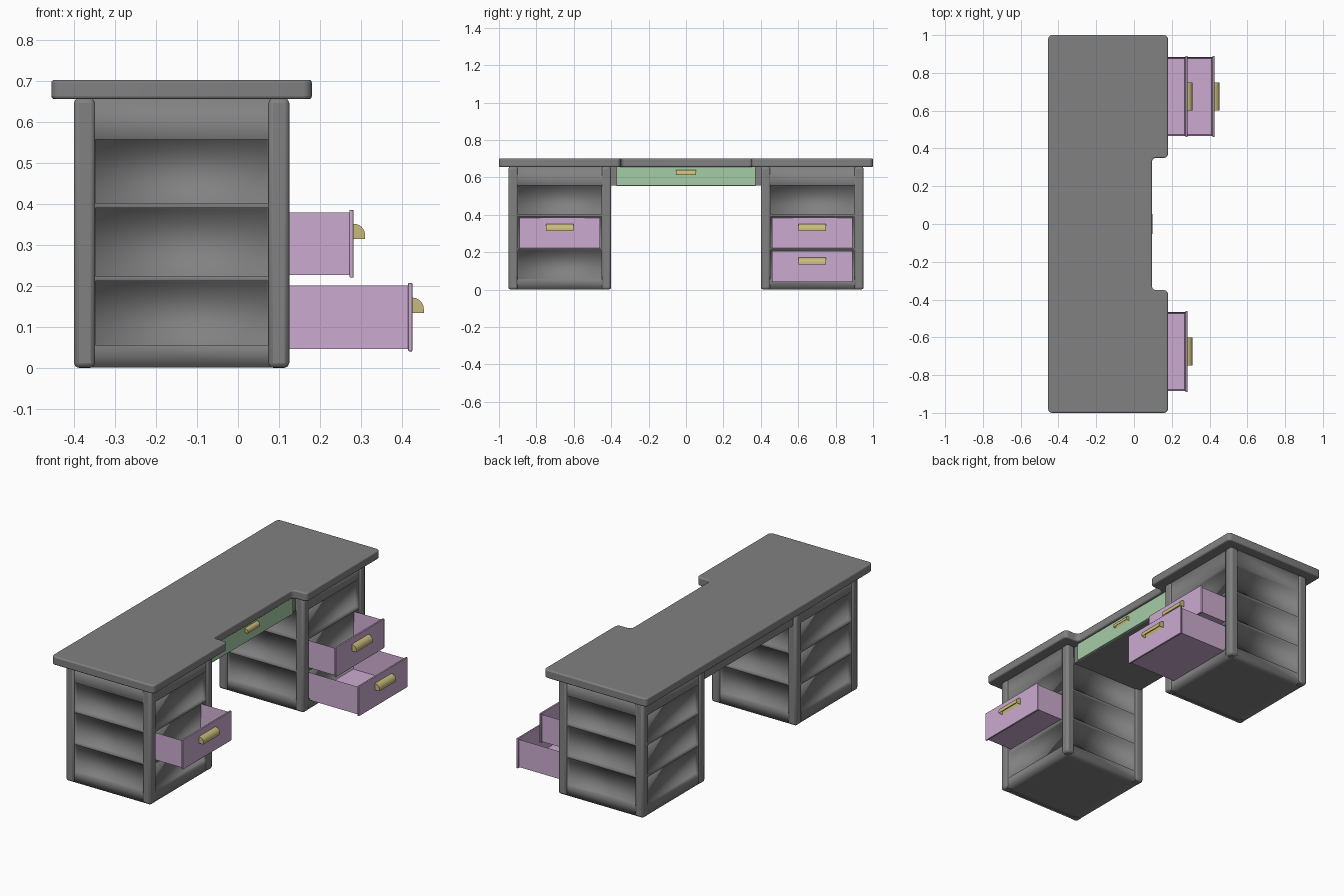
import bpy, bmesh, math
from mathutils import Vector

cube = bpy.data.objects.get("Cube")
if cube:
    bpy.data.objects.remove(cube, do_unlink=True)


def material(name, rgb):
    m = bpy.data.materials.new(name)
    m.use_nodes = True
    m.diffuse_color = (*rgb, 1)
    m.node_tree.nodes["Principled BSDF"].inputs["Base Color"].default_value = (*rgb, 1)
    return m


GREY = material("warm grey", (0.22, 0.22, 0.22))
LILAC = material("lilac", (0.60, 0.41, 0.63))
GREEN = material("pale green", (0.38, 0.60, 0.38))
BRASS = material("brass", (0.58, 0.50, 0.20))


def finish(bm, name, mat, bevel=0, segments=2, angle=40):
    bmesh.ops.recalc_face_normals(bm, faces=bm.faces)
    me = bpy.data.meshes.new(name)
    bm.to_mesh(me)
    bm.free()
    me.materials.append(mat)
    ob = bpy.data.objects.new(name, me)
    bpy.context.collection.objects.link(ob)
    if bevel:
        mod = ob.modifiers.new("Bevel", "BEVEL")
        mod.width, mod.segments = bevel, segments
    bpy.ops.object.select_all(action="DESELECT")
    ob.select_set(True)
    bpy.context.view_layer.objects.active = ob
    bpy.ops.object.shade_smooth_by_angle(angle=math.radians(angle))
    return ob


def box_mesh(lo, hi):
    lo, hi = Vector(lo), Vector(hi)
    bm = bmesh.new()
    bmesh.ops.create_cube(bm, size=1)
    for v in bm.verts:
        v.co = (lo + hi) / 2 + v.co * (hi - lo)
    return bm


def box(name, mat, lo, hi, bevel=0):
    return finish(box_mesh(lo, hi), name, mat, bevel)


def prism(points, vector):
    bm = bmesh.new()
    face = bm.faces.new([bm.verts.new(p) for p in points])
    ext = bmesh.ops.extrude_face_region(bm, geom=[face])["geom"]
    bmesh.ops.translate(bm, vec=vector, verts=[g for g in ext if isinstance(g, bmesh.types.BMVert)])
    return bm


# Desk top with a knee notch in the drawer side
back, front, knee, notch = -0.455, 0.18, 0.095, 0.35
outline = [(back, -1), (front, -1), (front, -notch), (knee, -notch),
           (knee, notch), (front, notch), (front, 1), (back, 1)]
bm = prism([(x, y, 0.655) for x, y in outline], (0, 0, 0.047))
upright = [e for e in bm.edges if abs(e.verts[0].co.z - e.verts[1].co.z) > 0.01]
bmesh.ops.bevel(bm, geom=upright, offset=0.022, segments=4, profile=0.5, affect="EDGES")
finish(bm, "desk_top", GREY, bevel=0.007, segments=3)

SLOTS = [(0.055, 0.212), (0.222, 0.39), (0.40, 0.557)]


# Pedestal core with three softly shaded recesses on every side
def pedestal(side, label):
    ys = sorted((side * 0.40, side * 0.95))
    xs = (-0.40, 0.125)
    gap, post = 0.008, 0.052
    bm = box_mesh((xs[0] + gap, ys[0] + gap, 0.001), (xs[1] - gap, ys[1] - gap, 0.657))
    cuts = [(2, z) for slot in SLOTS for z in slot]
    cuts += [(0, xs[0] + post), (0, xs[1] - post), (1, ys[0] + post), (1, ys[1] - post)]
    for axis, at in cuts:
        co, no = Vector(), Vector()
        co[axis], no[axis] = at, 1
        bmesh.ops.bisect_plane(bm, geom=bm.verts[:] + bm.edges[:] + bm.faces[:],
                               plane_co=co, plane_no=no)
    bm.normal_update()
    panels = []
    for f in bm.faces:
        c = f.calc_center_median()
        across = (c.y, ys) if abs(f.normal.x) > 0.5 else (c.x, xs)
        between = across[1][0] + post < across[0] < across[1][1] - post
        if abs(f.normal.z) < 0.5 and between and any(a < c.z < b for a, b in SLOTS):
            panels.append(f)
    bmesh.ops.inset_individual(bm, faces=panels, thickness=0.002, depth=-0.018)
    finish(bm, label + "_pedestal_core", GREY, angle=180)
    # Rounded corner posts
    for i, x in enumerate((xs[0], xs[1] - post)):
        for j, y in enumerate((ys[0], ys[1] - post)):
            box(f"{label}_post_{i}{j}", GREY, (x, y, 0), (x + post, y + post, 0.657), 0.012)


# Cup pull: quarter-round hood hollowed from below
def handle(name, x, y, z, depth, height, half):
    r = min(depth, height)
    profile = [(x, z), (x + depth, z)]
    for i in range(7):
        a = math.pi / 2 * i / 6
        profile.append((x + depth - r + r * math.cos(a), z + height - r + r * math.sin(a)))
    profile.append((x, z + height))
    bm = prism([(px, y - half, pz) for px, pz in profile], (0, 2 * half, 0))
    bmesh.ops.remove_doubles(bm, verts=bm.verts, dist=0.0005)
    bmesh.ops.recalc_face_normals(bm, faces=bm.faces)
    under = [f for f in bm.faces if f.normal.z < -0.9]
    bmesh.ops.inset_individual(bm, faces=under, thickness=depth * 0.18, depth=-height * 0.5)
    finish(bm, name, BRASS)


# Open-topped drawer with a slightly larger front
def drawer(name, side, x, z0, z1):
    y = side * 0.675
    bm = box_mesh((0.06, y - 0.208, z0 + 0.006), (x - 0.008, y + 0.208, z1 - 0.007))
    bm.normal_update()
    top = [f for f in bm.faces if f.normal.z > 0.9]
    bmesh.ops.inset_individual(bm, faces=top, thickness=0.008)
    bmesh.ops.translate(bm, vec=(0, 0, z0 - z1 + 0.025), verts=top[0].verts)
    finish(bm, name + "_body", LILAC)
    box(name + "_front", LILAC, (x - 0.01, y - 0.215, z0), (x, y + 0.215, z1), 0.002)
    handle(name + "_handle", x, y, z0 + 0.094, 0.028, 0.037, 0.073)


pedestal(-1, "right")
pedestal(1, "left")
drawer("right_middle_drawer", -1, 0.282, 0.22, 0.385)
drawer("left_middle_drawer", 1, 0.282, 0.22, 0.385)
drawer("left_lower_drawer", 1, 0.425, 0.04, 0.207)

# Knee-space apron and its shallow drawer
box("apron", GREY, (-0.38, -0.41, 0.557), (0.07, 0.41, 0.657))
box("knee_drawer_front", GREEN, (0.068, -0.372, 0.555), (0.08, 0.372, 0.656), 0.001)
handle("knee_drawer_handle", 0.08, 0, 0.612, 0.018, 0.026, 0.053)
